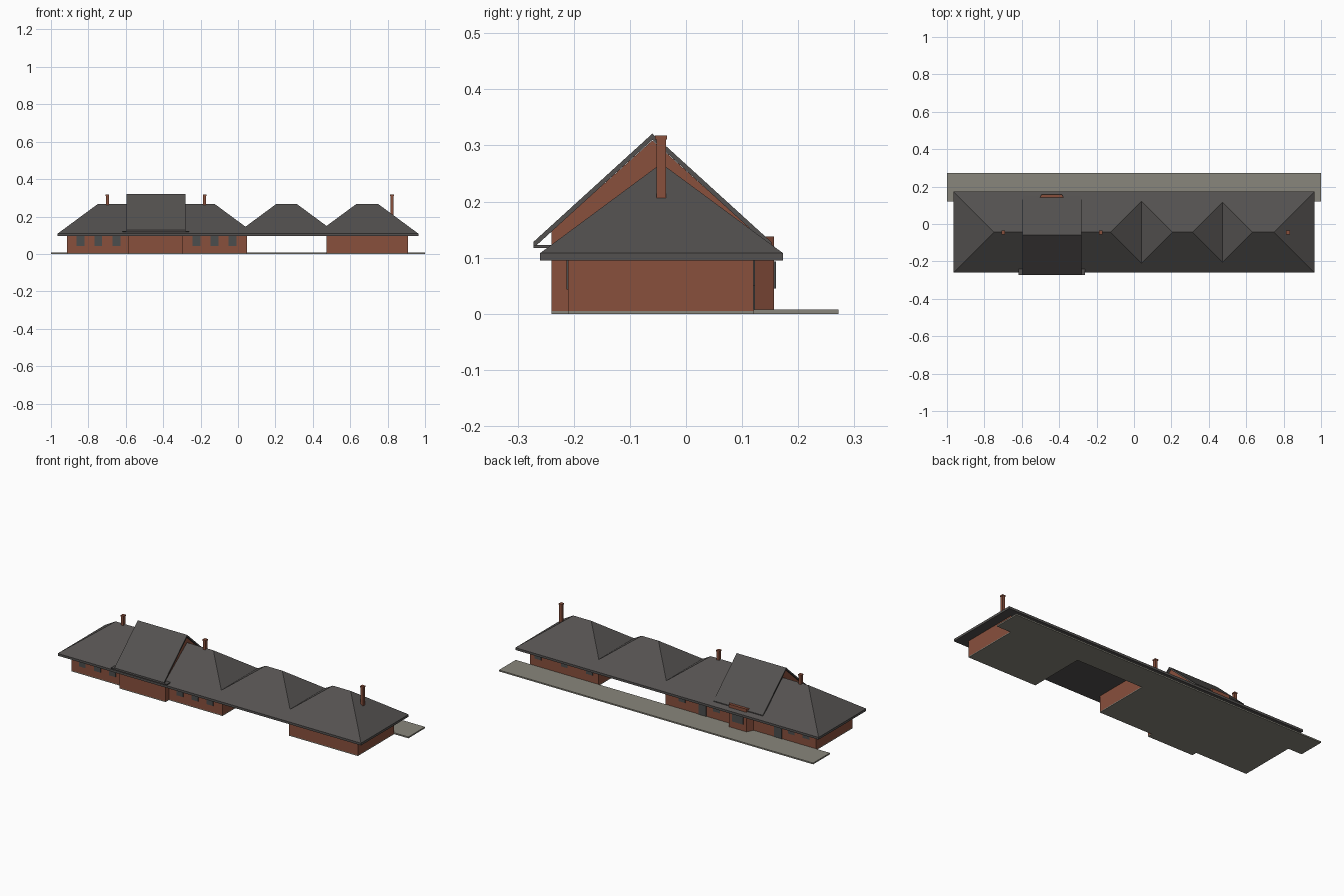
import bpy
import bmesh
from mathutils import Vector

cube = bpy.data.objects.get("Cube")
if cube:
    bpy.data.objects.remove(cube)


def material(name, rgb):
    m = bpy.data.materials.new(name)
    m.use_nodes = True
    m.diffuse_color = (*rgb, 1)
    bsdf = m.node_tree.nodes["Principled BSDF"]
    bsdf.inputs["Base Color"].default_value = (*rgb, 1)
    bsdf.inputs["Roughness"].default_value = 0.9
    return m


BRICK = material("red brick", (0.25, 0.08, 0.046))
ROOF = material("dark slate", (0.088, 0.083, 0.08))
STONE = material("grey paving", (0.25, 0.24, 0.2))
GLASS = material("dark glass", (0.07, 0.075, 0.075))


def finish(name, bm, mat):
    bmesh.ops.recalc_face_normals(bm, faces=bm.faces)
    mesh = bpy.data.meshes.new(name)
    bm.to_mesh(mesh)
    bm.free()
    mesh.materials.append(mat)
    obj = bpy.data.objects.new(name, mesh)
    bpy.context.collection.objects.link(obj)
    return obj


def prism(name, points, shift, mat):
    """Extrude a closed outline of 3D points along a vector."""
    bm = bmesh.new()
    face = bm.faces.new([bm.verts.new(p) for p in points])
    ext = bmesh.ops.extrude_face_region(bm, geom=[face])
    moved = [v for v in ext["geom"] if isinstance(v, bmesh.types.BMVert)]
    bmesh.ops.translate(bm, verts=moved, vec=Vector(shift))
    return finish(name, bm, mat)


def box(name, x, y, z, mat):
    outline = [(x[0], y[0], z[0]), (x[1], y[0], z[0]),
               (x[1], y[1], z[0]), (x[0], y[1], z[0])]
    return prism(name, outline, (0, 0, z[1] - z[0]), mat)


FRONT, BACK = -0.21, 0.12
EAVE, EAVE_TOP, RIDGE = 0.095, 0.108, 0.268
EAVE_Y, RIDGE_Y = (-0.26, 0.173), -0.044
HIP_RUN = 0.217

# Paving along the back
box("back_paving", (-1, 1), (BACK, 0.272), (0, 0.008), STONE)

# Two brick wings, each on a thin floor slab, with an open passage between
for side, span in (("right", (-0.913, 0.048)), ("left", (0.472, 0.91))):
    box(side + "_floor", span, (FRONT, BACK), (0, 0.005), STONE)
    box(side + "_walls", span, (FRONT, BACK), (0.005, EAVE), BRICK)

# Long eaves board and the three overlapping hipped roofs
box("eaves", (-0.965, 0.965), EAVE_Y, (EAVE, EAVE_TOP), ROOF)


def hip_roof(name, ridge_start, ridge_end):
    x0, x1 = ridge_start - HIP_RUN, ridge_end + HIP_RUN
    bm = bmesh.new()
    a, b, c, d = [bm.verts.new((x, y, EAVE_TOP)) for x, y in (
        (x0, EAVE_Y[0]), (x1, EAVE_Y[0]), (x1, EAVE_Y[1]), (x0, EAVE_Y[1]))]
    r0 = bm.verts.new((ridge_start, RIDGE_Y, RIDGE))
    r1 = bm.verts.new((ridge_end, RIDGE_Y, RIDGE))
    for f in ((a, b, r1, r0), (b, c, r1), (c, d, r0, r1), (d, a, r0), (d, c, b, a)):
        bm.faces.new(f)
    finish(name, bm, ROOF)


hip_roof("right_hip_roof", -0.748, -0.126)
hip_roof("middle_hip_roof", 0.206, 0.313)
hip_roof("left_hip_roof", 0.634, 0.748)

# Tall gabled hall crossing the right wing
HALL = (-0.585, -0.293)
hall_outline = [(-0.24, 0.005), (BACK, 0.005), (BACK, 0.147), (-0.06, 0.309), (-0.24, 0.147)]
prism("hall_walls", [(HALL[0], y, z) for y, z in hall_outline],
      (HALL[1] - HALL[0], 0, 0), BRICK)
box("hall_floor", HALL, (-0.24, FRONT), (0, 0.005), STONE)
roof_outline = [(-0.272, 0.128), (-0.06, 0.321), (0.152, 0.128),
                (0.152, 0.117), (-0.06, 0.31), (-0.272, 0.117)]
prism("hall_roof", [(-0.596, y, z) for y, z in roof_outline], (0.315, 0, 0), ROOF)
box("hall_front_gutter", (-0.617, -0.262), (-0.272, -0.24), (0.117, 0.123), ROOF)

# Angled brick bay at the back of the hall
bay_outline = [(-0.515, BACK), (-0.365, BACK), (-0.385, 0.157), (-0.495, 0.157)]
prism("back_bay", [(x, y, 0.005) for x, y in bay_outline], (0, 0, 0.133), BRICK)
box("bay_window", (-0.475, -0.405), (0.157, 0.16), (0.045, 0.093), GLASS)

# Chimneys with a thin cap
for name, x in (("right", -0.699), ("middle", -0.178), ("left", 0.824)):
    box(name + "_chimney", (x - 0.008, x + 0.008), (-0.053, -0.036), (0.19, 0.312), BRICK)
    box(name + "_chimney_cap", (x - 0.01, x + 0.01), (-0.055, -0.034), (0.311, 0.318), BRICK)

# Windows and back doors as thin plates
for i, x in enumerate((-0.843, -0.747, -0.65, -0.222, -0.126, -0.03)):
    box(f"front_window_{i + 1}", (x - 0.021, x + 0.021),
        (FRONT - 0.003, FRONT), (0.043, EAVE), GLASS)
for i, x in enumerate((-0.85, -0.755, -0.28, -0.06, 0.53, 0.69, 0.857)):
    box(f"back_window_{i + 1}", (x - 0.021, x + 0.021),
        (BACK, BACK + 0.003), (0.05, EAVE), GLASS)
for i, x in enumerate((-0.67, -0.19)):
    box(f"back_door_{i + 1}", (x - 0.025, x + 0.025),
        (BACK, BACK + 0.003), (0.008, EAVE), GLASS)
